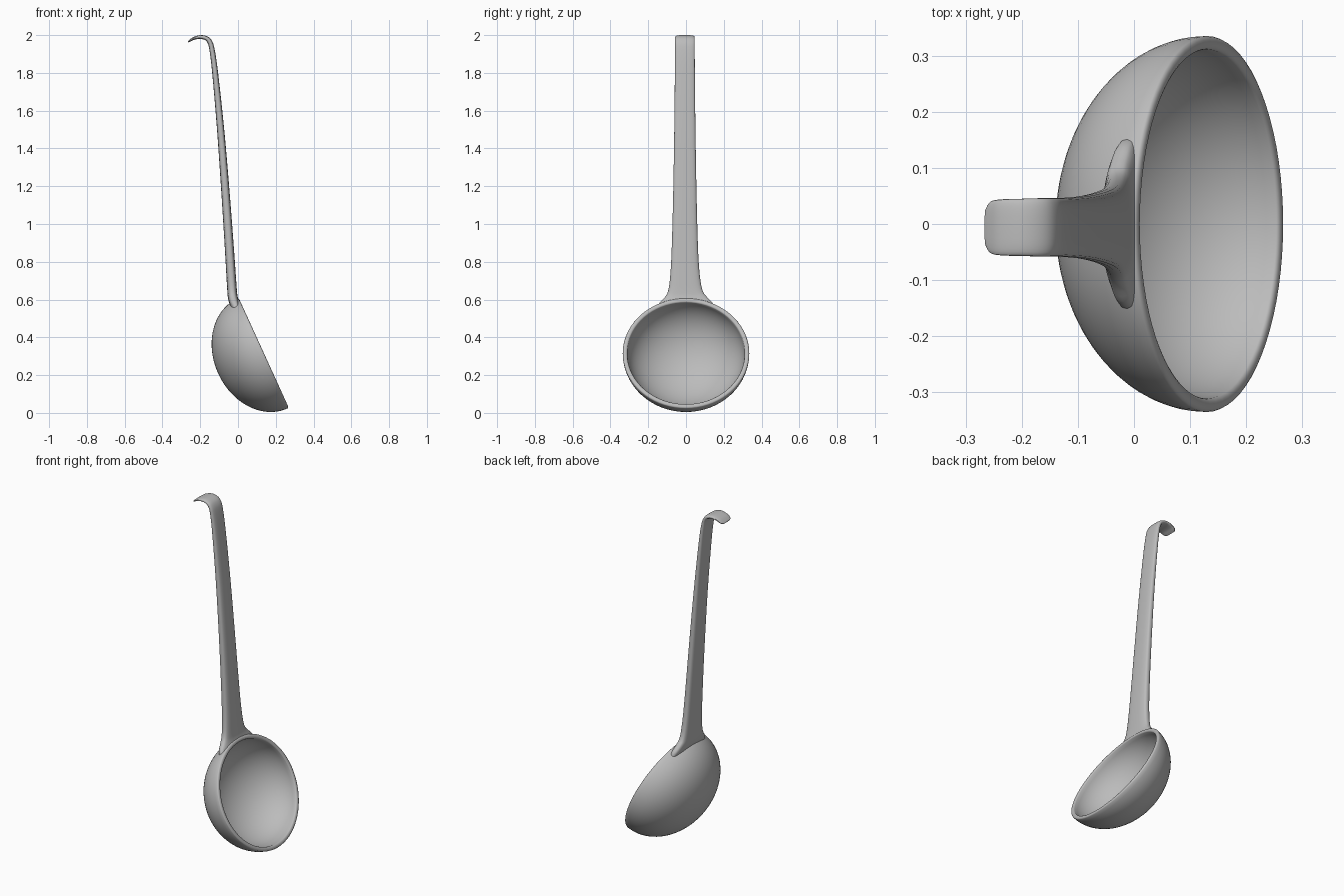
import bpy, bmesh
from math import sin, cos, pi, copysign
from mathutils import Vector

cube = bpy.data.objects.get("Cube")
if cube:
    bpy.data.objects.remove(cube)

steel = bpy.data.materials.new("brushed_grey")
steel.use_nodes = True
GREY = (0.5, 0.5, 0.5, 1)
steel.diffuse_color = GREY
steel.node_tree.nodes["Principled BSDF"].inputs["Base Color"].default_value = GREY

# Bowl frame: rim centre, slope of the rim, and the way the opening faces
CENTRE = Vector((0.13, 0, 0.315))
DOWN = Vector((0.415, 0, -0.91))
OUT = Vector((0.91, 0, 0.415))
SIDE = Vector((0, 1, 0))
WIDE, LONG, DEEP, WALL = 0.335, 0.32, 0.258, 0.024


def loft(name, rings, start=None, end=None):
    """Skin a list of closed rings, closing each end with a point or a face."""
    bm = bmesh.new()
    loops = [[bm.verts.new(p) for p in ring] for ring in rings]
    n = len(loops[0])
    for a, b in zip(loops, loops[1:]):
        for i in range(n):
            j = (i + 1) % n
            bm.faces.new((a[i], a[j], b[j], b[i]))
    for loop, tip in ((loops[0], start), (loops[-1], end)):
        if tip is None:
            bm.faces.new(loop)
        else:
            v = bm.verts.new(tip)
            for i in range(n):
                bm.faces.new((loop[i], loop[(i + 1) % n], v))
    bmesh.ops.recalc_face_normals(bm, faces=bm.faces)
    mesh = bpy.data.meshes.new(name)
    bm.to_mesh(mesh)
    bm.free()
    mesh.materials.append(steel)
    ob = bpy.data.objects.new(name, mesh)
    bpy.context.collection.objects.link(ob)
    return ob


def bowl_ring(inset, angle, lift=0.0, n=72):
    """Ring on the bowl ellipsoid, angle measured up from its deepest point."""
    s, depth = sin(angle), (DEEP - inset) * cos(angle)
    return [CENTRE + SIDE * ((WIDE - inset) * s * cos(t))
            + DOWN * ((LONG - inset) * s * sin(t)) + OUT * (lift - depth)
            for t in (2 * pi * k / n for k in range(n))]


def pole(inset, way=-1):
    return CENTRE + OUT * way * (DEEP - inset)


def shade(ob, degrees):
    bpy.ops.object.select_all(action="DESELECT")
    ob.select_set(True)
    bpy.context.view_layer.objects.active = ob
    bpy.ops.object.shade_smooth_by_angle(angle=degrees * pi / 180)


# Bowl: outer shell, rounded lip, inner shell
STEPS = 20
quarter = [pi / 2 * k / STEPS for k in range(1, STEPS + 1)]
lip = [bowl_ring(WALL / 2 * (1 - cos(a)), pi / 2, 0.007 * sin(a))
       for a in (pi * k / 6 for k in range(1, 6))]
rings = [bowl_ring(0, a) for a in quarter] + lip
rings += [bowl_ring(WALL, a) for a in reversed(quarter)]
bowl = loft("bowl", rings, pole(0), pole(WALL))
shade(bowl, 50)

# Handle stations: x, z, thickness, half width, sideways shift
stations = [
    (0.000, 0.53, 0.050, 0.160, 0.000),
    (-0.017, 0.575, 0.052, 0.145, 0.000),
    (-0.027, 0.61, 0.052, 0.114, 0.000),
    (-0.031, 0.645, 0.051, 0.092, -0.003),
    (-0.036, 0.72, 0.050, 0.079, -0.005),
    (-0.045, 0.86, 0.048, 0.070, -0.006),
    (-0.065, 1.15, 0.044, 0.062, -0.006),
    (-0.092, 1.50, 0.038, 0.056, -0.006),
    (-0.121, 1.80, 0.031, 0.053, -0.006),
    (-0.137, 1.92, 0.028, 0.052, -0.006),
    (-0.149, 1.963, 0.026, 0.052, -0.006),
    (-0.168, 1.983, 0.023, 0.052, -0.006),
    (-0.200, 1.990, 0.020, 0.051, -0.006),
    (-0.235, 1.982, 0.015, 0.050, -0.006),
    (-0.255, 1.970, 0.011, 0.046, -0.006),
    (-0.264, 1.963, 0.007, 0.032, -0.006),
]


def smooth_path(rows, steps=4):
    """Catmull-Rom interpolation of every column."""
    rows = [Vector(r) for r in rows]
    pts = [rows[0]] + rows + [rows[-1]]
    out = []
    for a, b, c, d in zip(pts, pts[1:], pts[2:], pts[3:]):
        for k in range(steps):
            t = k / steps
            out.append(b + (c - a) * (t / 2) + (a * 2 - b * 5 + c * 4 - d) * (t * t / 2)
                       + (b * 3 - a - c * 3 + d) * (t ** 3 / 2))
    return out + [rows[-1]]


def power(v, e):
    return copysign(abs(v) ** e, v)


path = smooth_path(stations)
sections = []
for i, (x, z, thick, half, shift) in enumerate(path):
    p, q = path[max(i - 1, 0)], path[min(i + 1, len(path) - 1)]
    along = Vector((q[0] - p[0], 0, q[1] - p[1])).normalized()
    across = Vector((along.z, 0, -along.x))
    mid = Vector((x, shift, z))
    sections.append([mid + SIDE * half * power(cos(t), 0.65)
                     + across * thick / 2 * power(sin(t), 0.65)
                     for t in (2 * pi * k / 28 for k in range(28))])
handle = loft("handle", sections)

# Trim the handle root flush with the inside of the bowl
full = [pi * k / 40 for k in range(1, 40)]
inset = WALL * 0.7
cutter = loft("bowl_hollow_cutter", [bowl_ring(inset, a) for a in full],
              pole(inset), pole(inset, 1))
cutter.hide_render = True
trim = handle.modifiers.new("trim", "BOOLEAN")
trim.operation = "DIFFERENCE"
trim.solver = "EXACT"
trim.object = cutter
bpy.context.view_layer.objects.active = handle
bpy.ops.object.modifier_apply(modifier=trim.name)
bpy.data.objects.remove(cutter)
shade(handle, 40)
